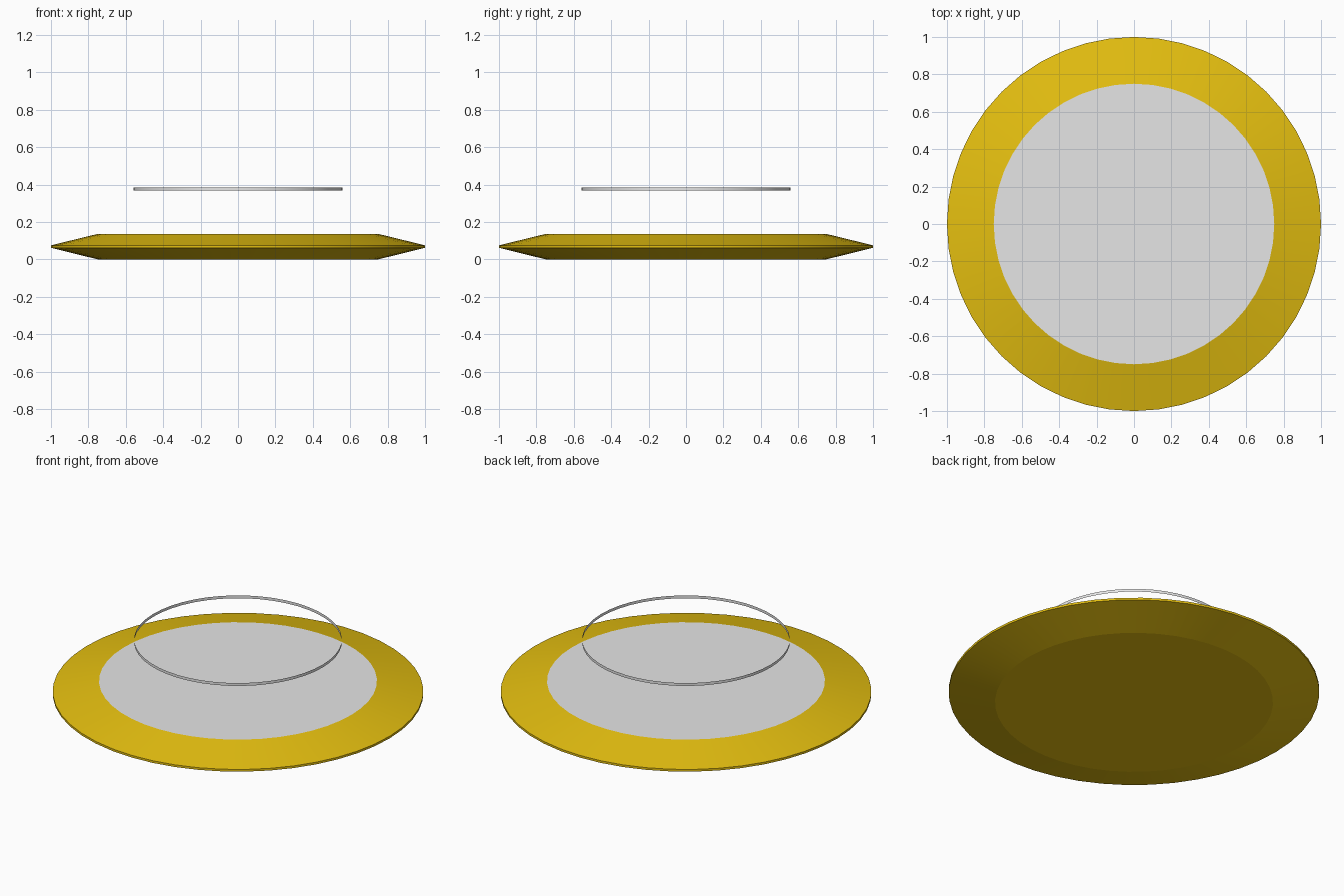
import bpy
import bmesh
from math import cos, sin, tau, radians

SIDES = 48

cube = bpy.data.objects.get("Cube")
if cube:
    bpy.data.objects.remove(cube, do_unlink=True)


def make_material(name, colour):
    mat = bpy.data.materials.new(name)
    mat.use_nodes = True
    mat.diffuse_color = colour
    bsdf = next(n for n in mat.node_tree.nodes if n.type == "BSDF_PRINCIPLED")
    bsdf.inputs["Base Color"].default_value = colour
    return mat


def lathe(name, profile, materials, cap_bottom=False, cap_top=False):
    """Turn (radius, height) points around z; a top cap takes the last material."""
    bm = bmesh.new()
    rings = [[bm.verts.new((r * cos(tau * i / SIDES), r * sin(tau * i / SIDES), z))
              for i in range(SIDES)] for r, z in profile]
    for low, high in zip(rings, rings[1:]):
        for i in range(SIDES):
            j = (i + 1) % SIDES
            bm.faces.new((low[i], low[j], high[j], high[i]))
    if cap_bottom:
        bm.faces.new(rings[0][::-1])
    if cap_top:
        bm.faces.new(rings[-1]).material_index = len(materials) - 1
    mesh = bpy.data.meshes.new(name)
    bm.to_mesh(mesh)
    bm.free()
    for mat in materials:
        mesh.materials.append(mat)
    obj = bpy.data.objects.new(name, mesh)
    bpy.context.collection.objects.link(obj)
    bpy.ops.object.select_all(action="DESELECT")
    obj.select_set(True)
    bpy.context.view_layer.objects.active = obj
    bpy.ops.object.shade_smooth_by_angle(angle=radians(12))
    return obj


gold = make_material("gold", (0.78, 0.52, 0.005, 1))
silver = make_material("silver", (0.79, 0.79, 0.79, 1))

# Bevelled disc with a thin rim and a silver top face
lathe("base_disc", [(0.75, 0), (1, 0.062), (1, 0.075), (0.75, 0.136)],
      [gold, silver], cap_bottom=True, cap_top=True)

# Thin open band floating above the disc
lathe("floating_ring", [(0.56, 0.367), (0.56, 0.384)], [silver])
